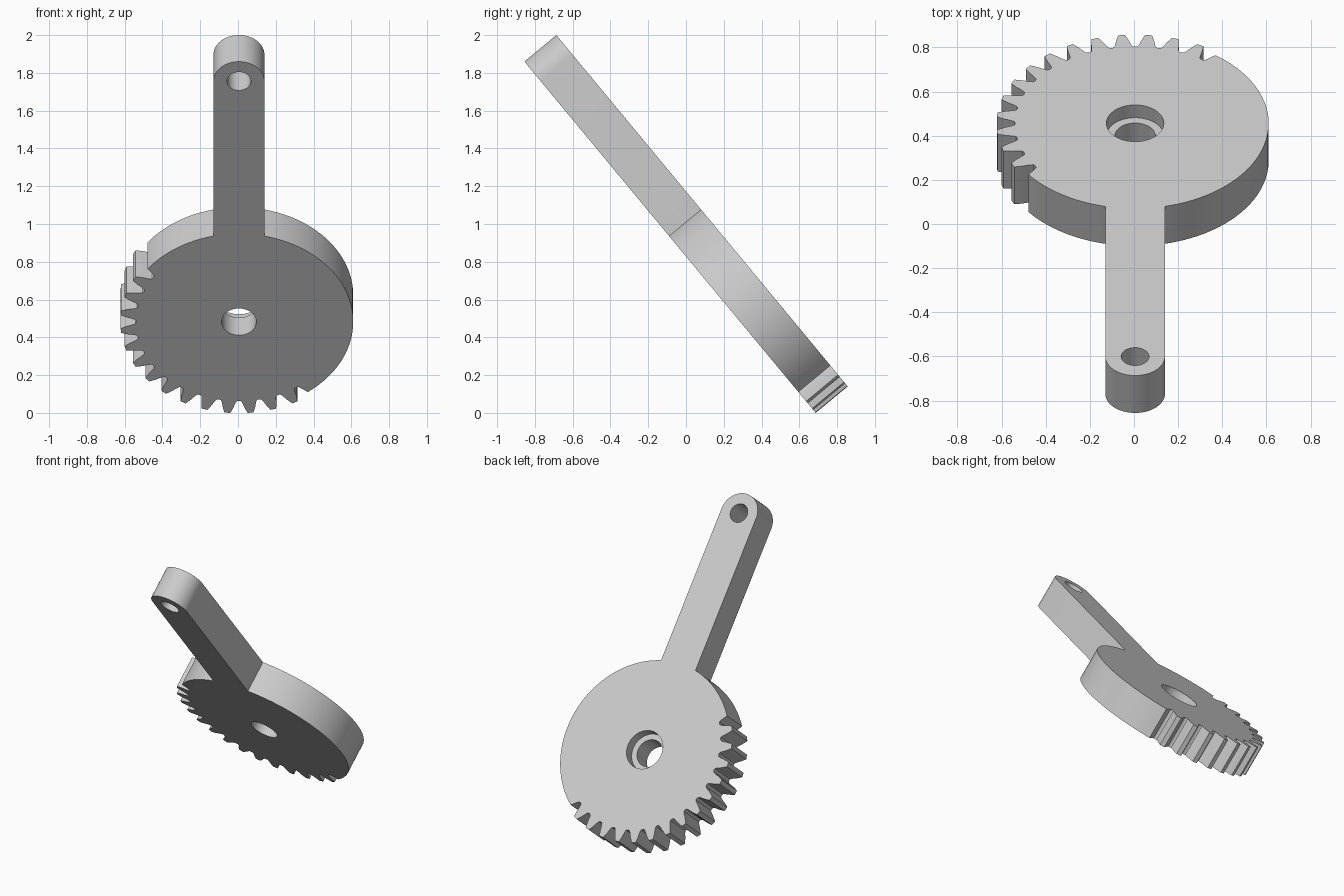
import bpy
import bmesh
import math
from mathutils import Matrix

cube = bpy.data.objects.get("Cube")
if cube:
    bpy.data.objects.remove(cube, do_unlink=True)

THICK = 0.22
DISC_R = 0.605
ARM_HALF = 0.135
ARM_PIVOT = 1.655
TILT = math.radians(50.33)
PITCH = 360 / 32          # degrees per tooth
GAPS = 15                 # toothed part of the rim
LAST_GAP = 3 * PITCH      # angle of the last gap, from straight down


def polar(deg, r):
    """Point on the disc plane, angle measured from straight down."""
    a = math.radians(deg)
    return (r * math.sin(a), -r * math.cos(a))


def arc(start, end, r, steps):
    return [polar(start + (end - start) * i / steps, r) for i in range(steps + 1)]


# Half of one tooth gap: (angle from gap centre, radius), tip to root
flank = [(4.22, 0.628), (3.55, 0.61), (2.85, 0.591), (2.25, 0.57),
         (1.75, 0.556), (1.2, 0.547), (0.5, 0.544)]
# The end gaps run out into the plain rim
end_flank = [(3.3, DISC_R)] + flank[2:]

# Toothed part of the outline
outline = []
for k in range(GAPS - 1, -1, -1):
    centre = LAST_GAP - PITCH * k
    left = end_flank if k == GAPS - 1 else flank
    right = end_flank if k == 0 else flank
    outline += [polar(centre - d, r) for d, r in left]
    outline += [polar(centre + d, r) for d, r in reversed(right)]

# Plain rim, arm with round end, plain rim
join = 180 - math.degrees(math.asin(ARM_HALF / DISC_R))
rim_start = LAST_GAP + 3.3
rim_end = LAST_GAP - PITCH * (GAPS - 1) - 3.3
outline += arc(rim_start, join, DISC_R, 48)[1:]
outline += [(x, y + ARM_PIVOT) for x, y in arc(90, 270, ARM_HALF, 32)]
outline += arc(-join, rim_end, DISC_R, 16)[:-1]

# Extrude the outline into the lever body
bm = bmesh.new()
face = bm.faces.new([bm.verts.new((x, y, 0)) for x, y in outline])
extruded = bmesh.ops.extrude_face_region(bm, geom=[face])
new_verts = [g for g in extruded["geom"] if isinstance(g, bmesh.types.BMVert)]
bmesh.ops.translate(bm, vec=(0, 0, -THICK), verts=new_verts)
bmesh.ops.recalc_face_normals(bm, faces=bm.faces)
mesh = bpy.data.meshes.new("gear_lever")
bm.to_mesh(mesh)
bm.free()
lever = bpy.data.objects.new("gear_lever", mesh)
bpy.context.collection.objects.link(lever)


def drill(name, y, radius, low, high):
    """Cut a round hole through the lever between two depths."""
    bpy.ops.mesh.primitive_cylinder_add(vertices=64, radius=radius, depth=high - low,
                                        location=(0, y, (low + high) / 2))
    cutter = bpy.context.object
    cutter.name = name
    cutter.hide_render = True
    mod = lever.modifiers.new(name, 'BOOLEAN')
    mod.operation = 'DIFFERENCE'
    mod.solver = 'EXACT'
    mod.object = cutter
    bpy.ops.object.select_all(action='DESELECT')
    bpy.context.view_layer.objects.active = lever
    lever.select_set(True)
    bpy.ops.object.modifier_apply(modifier=name)
    bpy.data.objects.remove(cutter, do_unlink=True)


# Shaft hole with a counterbore on the back, and the hole at the arm end
drill("shaft_hole", 0, 0.092, -0.4, 0.2)
drill("counterbore", 0, 0.13, -0.4, 0.075 - THICK)
drill("arm_hole", ARM_PIVOT, 0.063, -0.4, 0.2)

# Lean the lever forward and stand it on the ground
lever.data.transform(Matrix.Translation((0.005, 0.287, 0.482))
                     @ Matrix.Rotation(math.pi - TILT, 4, 'X'))

# Material and shading
grey = bpy.data.materials.new("light_grey")
grey.use_nodes = True
colour = (0.6, 0.6, 0.6, 1)
grey.diffuse_color = colour
grey.node_tree.nodes["Principled BSDF"].inputs["Base Color"].default_value = colour
lever.data.materials.clear()
lever.data.materials.append(grey)
for poly in lever.data.polygons:
    poly.material_index = 0
bpy.ops.object.shade_smooth_by_angle(angle=math.radians(30))
